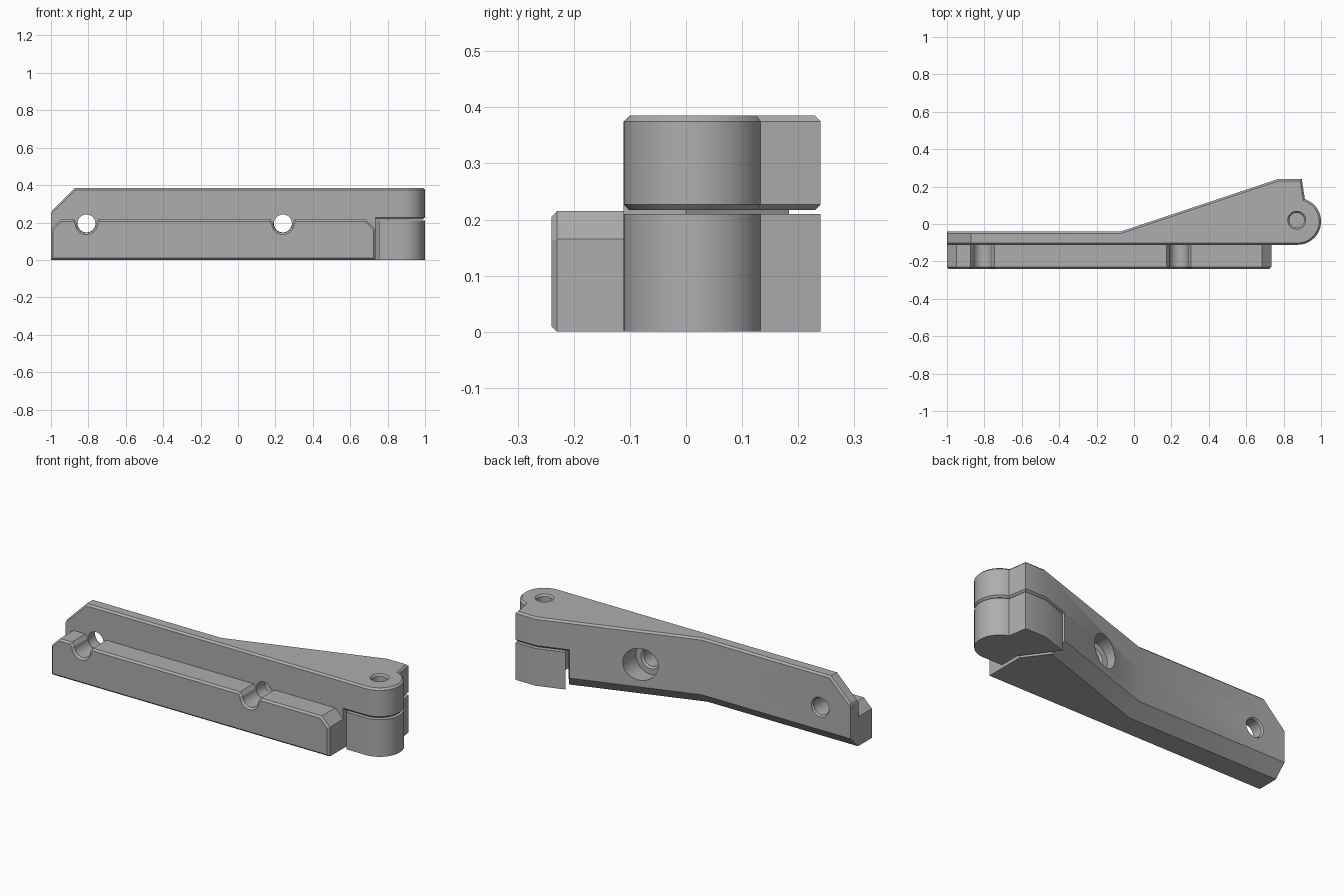
import bpy, bmesh, math
from mathutils import Vector

if "Cube" in bpy.data.objects:
    bpy.data.objects.remove(bpy.data.objects["Cube"])

grey = bpy.data.materials.new("plain grey")
grey.diffuse_color = (0.42, 0.42, 0.42, 1)
grey.use_nodes = True
grey.node_tree.nodes["Principled BSDF"].inputs["Base Color"].default_value = grey.diffuse_color


def loft(name, rings):
    """Solid through a stack of matching point rings."""
    bm = bmesh.new()
    rows = [[bm.verts.new(p) for p in ring] for ring in rings]
    n = len(rows[0])
    for a, b in zip(rows, rows[1:]):
        for i in range(n):
            j = (i + 1) % n
            bm.faces.new((a[i], a[j], b[j], b[i]))
    bm.faces.new(rows[0][::-1])
    bm.faces.new(rows[-1])
    bmesh.ops.recalc_face_normals(bm, faces=bm.faces)
    me = bpy.data.meshes.new(name)
    bm.to_mesh(me)
    bm.free()
    ob = bpy.data.objects.new(name, me)
    bpy.context.collection.objects.link(ob)
    me.materials.append(grey)
    return ob


def edit(ob, fn):
    bm = bmesh.new()
    bm.from_mesh(ob.data)
    fn(bm)
    bmesh.ops.recalc_face_normals(bm, faces=bm.faces)
    bm.to_mesh(ob.data)
    bm.free()


def boolean(ob, tool, op, keep=False):
    bpy.context.view_layer.objects.active = ob
    mod = ob.modifiers.new(op, "BOOLEAN")
    mod.operation, mod.object, mod.solver = op, tool, "EXACT"
    bpy.ops.object.modifier_apply(modifier=mod.name)
    if not keep:
        bpy.data.objects.remove(tool)


def bore(centre, steps, axis, n=40):
    """Round cutter: steps are (position on axis, radius)."""
    rings = []
    for t, r in steps:
        ring = []
        for k in range(n):
            a = 2 * math.pi * k / n
            u, v = r * math.cos(a), r * math.sin(a)
            ring.append((centre[0] + u, centre[1] + v, t) if axis == "z"
                        else (centre[0] + u, t, centre[1] + v))
        rings.append(ring)
    return loft("bore_cutter", rings)


def at_z(points, z):
    return [(x, y, z) for x, y in points]


# Shared rounded end with its square tab
cx, cy, r = 0.875, 0.014, 0.125
rounded_end = [(cx + r * math.cos(math.radians(a)), cy + r * math.sin(math.radians(a)))
               for a in range(-90, 73, 6)]
tab = [(0.897, 0.24), (0.77, 0.24)]

# Upper arm: full plan, sloped free end, bevelled rims
plan = [(-1, -0.111)] + rounded_end + tab + [(-0.07, -0.04), (-1, -0.04)]
arm = loft("arm", [at_z(plan, 0.217), at_z(plan, 0.385)])


def shape_arm(bm):
    geom = bm.verts[:] + bm.edges[:] + bm.faces[:]
    cut = bmesh.ops.bisect_plane(bm, geom=geom, plane_co=(-1, 0, 0.257),
                                 plane_no=(-1, 0, 1), clear_outer=True)
    edges = [g for g in cut["geom_cut"] if isinstance(g, bmesh.types.BMEdge)]
    bmesh.ops.contextual_create(bm, geom=edges)
    bmesh.ops.recalc_face_normals(bm, faces=bm.faces)
    bm.normal_update()
    rim = [e for e in bm.edges if any(abs(f.normal.z) > 0.5 for f in e.link_faces)
           and any(abs(f.normal.z) < 0.5 for f in e.link_faces)]
    bmesh.ops.bevel(bm, geom=rim, offset=0.01, segments=1, affect="EDGES")


edit(arm, shape_arm)

# Lower arm: sloped underside at the back, ends short of the pivot block
low = [(-1, -0.111), (0.735, -0.111), (0.735, 0), (0.60, 0.1833), (-0.07, -0.04), (-1, -0.04)]
base = [(-1, -0.111), (0.735, -0.111), (0.735, 0), (0.64, 0.129), (-0.059, -0.106), (-1, -0.106)]
lower_arm = loft("lower_arm", [at_z(base, 0), at_z(low, 0.067), at_z(low, 0.235)])
boolean(arm, lower_arm, "UNION")

# Cross holes, the second one counterbored from the back
boolean(arm, bore((-0.81, 0.195), [(-0.3, 0.048), (-0.05, 0.048), (-0.03, 0.062)], "y"),
        "DIFFERENCE")
boolean(arm, bore((0.24, 0.195), [(-0.3, 0.048), (-0.035, 0.048), (-0.025, 0.058),
                                  (-0.0249, 0.09), (0.3, 0.09)], "y"), "DIFFERENCE")

# Pivot block under the rounded end
block_plan = [(0.755, -0.111)] + rounded_end + tab + [(0.62, 0.19), (0.755, 0.006)]
block = loft("pivot_block", [at_z(block_plan, 0), at_z(block_plan, 0.21)])

# Pivot hole through the arm and part way into the block
pivot = bore((0.87, 0.02), [(0.1, 0.04), (0.375, 0.04), (0.387, 0.05)], "z")
boolean(arm, pivot, "DIFFERENCE", keep=True)
boolean(block, pivot, "DIFFERENCE")


# Front ledge with two rounded notches and a chamfered front rim
def notch(x):
    arc = [(x + 0.05 * math.cos(math.radians(a)), 0.195 + 0.05 * math.sin(math.radians(a)))
           for a in range(0, -181, -12)]
    return [(x + 0.065, 0.215)] + arc + [(x - 0.065, 0.215)]


profile = [(-1, 0), (0.735, 0), (0.735, 0.165), (0.685, 0.215)]
profile += notch(0.24) + notch(-0.81) + [(-0.95, 0.215), (-1, 0.165)]
ledge = loft("front_ledge", [[(x, y, z) for x, z in profile] for y in (-0.24, -0.111)])


def bevel_front(bm):
    rim = [e for e in bm.edges if all(v.co.y < -0.23 for v in e.verts)]
    bmesh.ops.bevel(bm, geom=rim, offset=0.01, segments=1, affect="EDGES")


edit(ledge, bevel_front)

for ob in (arm, block, ledge):
    bpy.ops.object.select_all(action="DESELECT")
    ob.select_set(True)
    bpy.context.view_layer.objects.active = ob
    bpy.ops.object.shade_smooth_by_angle(angle=math.radians(20))
